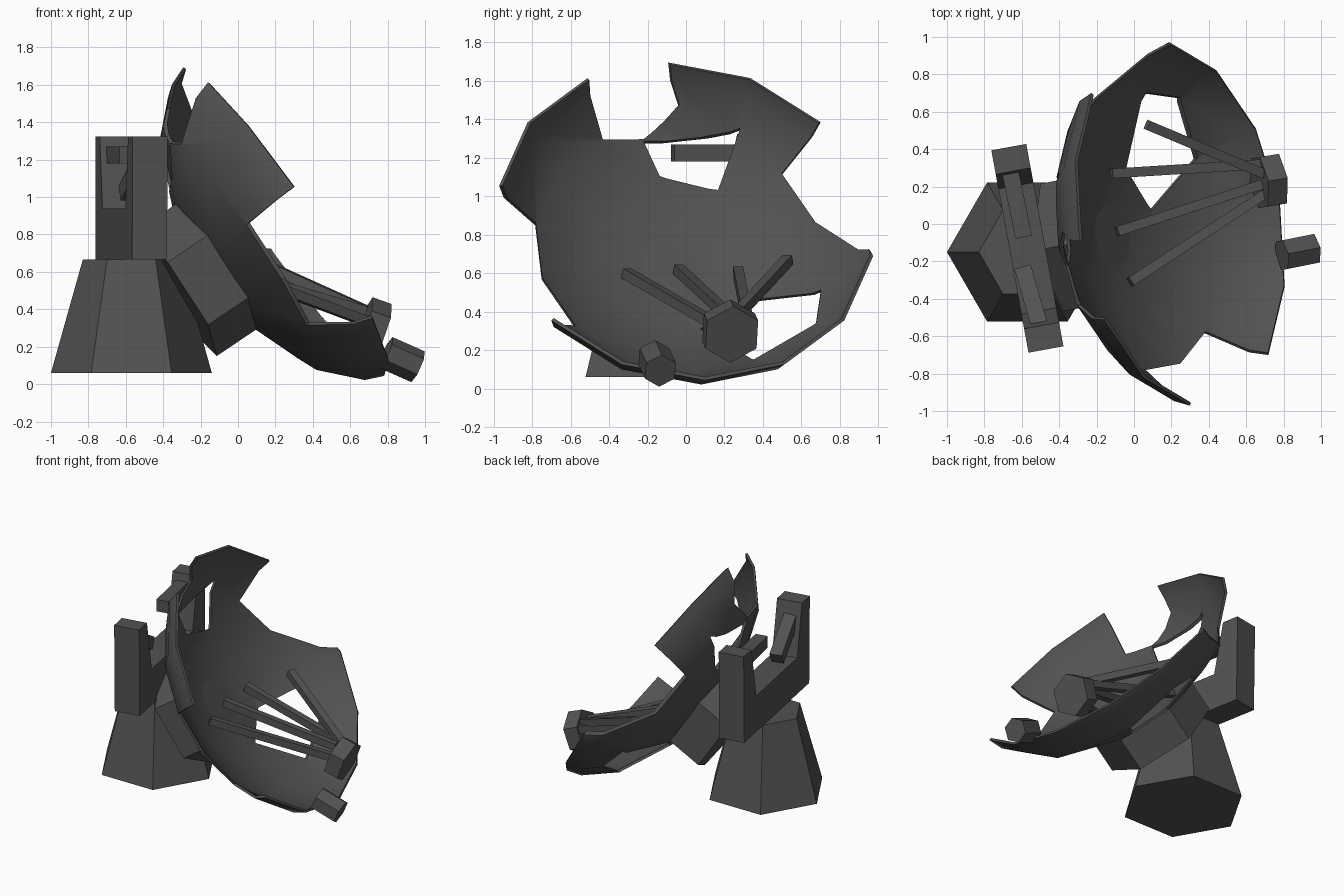
import bpy, bmesh, math
from mathutils import Vector, Matrix

if "Cube" in bpy.data.objects:
    bpy.data.objects.remove(bpy.data.objects["Cube"])

metal = bpy.data.materials.new("dark_grey_metal")
metal.use_nodes = True
grey = (0.085, 0.085, 0.085, 1)
metal.diffuse_color = grey
metal.node_tree.nodes["Principled BSDF"].inputs["Base Color"].default_value = grey
metal.node_tree.nodes["Principled BSDF"].inputs["Roughness"].default_value = 0.9


def finish(name, bm, recalc=True):
    if recalc:
        bmesh.ops.recalc_face_normals(bm, faces=bm.faces)
    me = bpy.data.meshes.new(name)
    bm.to_mesh(me)
    bm.free()
    me.materials.append(metal)
    ob = bpy.data.objects.new(name, me)
    bpy.context.collection.objects.link(ob)
    return ob


def frame(origin, normal, up=(0, 0, 1)):
    """Matrix whose local x is sideways, y is upwards and z follows the normal."""
    n = Vector(normal).normalized()
    s = Vector(up).cross(n).normalized()
    m = Matrix((s, n.cross(s), n)).transposed().to_4x4()
    m.translation = origin
    return m


def ngon(sides, r):
    """Regular polygon with one corner pointing up."""
    return [(r * math.sin(math.tau * k / sides), r * math.cos(math.tau * k / sides))
            for k in range(sides)]


def prism(name, outline, m, z0, z1, taper=1.0):
    bm = bmesh.new()
    low = [bm.verts.new(m @ Vector((x, y, z0))) for x, y in outline]
    top = [bm.verts.new(m @ Vector((x * taper, y * taper, z1))) for x, y in outline]
    bm.faces.new(low)
    bm.faces.new(top)
    for k in range(len(outline)):
        j = (k + 1) % len(outline)
        bm.faces.new((low[k], low[j], top[j], top[k]))
    return finish(name, bm)


def bar(name, a, b, w):
    a, b = Vector(a), Vector(b)
    square = [(-w, -w), (w, -w), (w, w), (-w, w)]
    return prism(name, square, frame(a, b - a), 0, (b - a).length)


# Tapered six-sided base
prism("base", [(y, x) for x, y in ngon(6, 0.43)],
      Matrix.Translation((-0.57, -0.15, 0)), 0.06, 0.665, 0.26 / 0.43)

# U-shaped yoke, turned slightly
half = [(0.54, 0.665), (0.55, 1.325), (0.42, 1.325), (0.34, 0.94)]
yoke = half + [(-x, z) for x, z in reversed(half)]
prism("yoke", yoke, frame((-0.57, -0.13, 0), (0.98, 0.18, 0)), -0.095, 0.095)

# Snapped axle stubs inside the yoke
bar("back_axle_stub", (-0.67, 0.32, 1.225), (-0.59, -0.07, 1.225), 0.045)
bar("front_axle_stub", (-0.5, -0.56, 1.2), (-0.59, -0.25, 1.02), 0.045)

# Tilted frame shared by the dish and its mount
tilt = frame((0.245, 0, 0.87), (0.82, 0.15, 0.55))
prism("dish_mount", ngon(6, 0.4), tilt, -0.7, -0.44)

# Dish shell: concentric rings of fourteen sides
SIDES = 14
bm = bmesh.new()
rings = [[bm.verts.new(tilt @ Vector((x, y, h))) for x, y in ngon(SIDES, r)]
         for r, h in ((0.99, 0), (0.95, -0.1), (0.76, -0.29), (0.41, -0.44))]
hub = bm.verts.new(tilt @ Vector((0, 0, -0.47)))
for k in range(SIDES):
    j = (k + 1) % SIDES
    for outer, inner in zip(rings, rings[1:]):
        bm.faces.new((outer[k], outer[j], inner[j], inner[k]))
    bm.faces.new((rings[-1][k], rings[-1][j], hub))
# Make the normals face the back of the dish
bm.normal_update()
if hub.normal.dot(tilt.col[2].xyz) > 0:
    bmesh.ops.reverse_faces(bm, faces=bm.faces)
dish = finish("dish", bm, recalc=False)
shell = dish.modifiers.new("shell", 'SOLIDIFY')
shell.thickness = 0.018
shell.offset = -1

# Torn gaps in the rim and holes in the bowl
tears = {
    "top_tear": [(-0.45, 0.93), (-0.33, 0.685), (-0.11, 0.7), (0.075, 0.84),
                 (0, 1.0), (-0.2, 1.2)],
    "back_tear": [(0.79, 0.63), (0.594, 0.473), (0.741, 0.17), (0.975, -0.222),
                  (1.3, -0.2), (1.2, 0.7)],
    "front_tear": [(-0.975, 0.223), (-0.735, 0.17), (-0.735, -0.17),
                   (-0.59, -0.47), (-0.79, -0.63), (-1.3, -0.5), (-1.3, 0.3)],
    "upper_hole": [(-0.11, 0.69), (-0.03, 0.525), (0.27, 0.44), (0.39, 0.715)],
    "lower_hole": [(0.35, -0.22), (0.723, -0.271), (0.665, -0.51),
                   (0.33, -0.685), (0.1, -0.393)],
}
cutters = []
for name, outline in tears.items():
    cutter = prism(name, outline, tilt, -0.8, 0.4)
    cutter.hide_render = True
    cut = dish.modifiers.new(name, 'BOOLEAN')
    cut.operation = 'DIFFERENCE'
    cut.solver = 'EXACT'
    cut.object = cutter
    cutters.append(cutter)

# Bake the cuts, then drop the cutters
bpy.context.view_layer.update()
baked = bpy.data.meshes.new_from_object(
    dish.evaluated_get(bpy.context.evaluated_depsgraph_get()))
dish.modifiers.clear()
dish.data = baked
for cutter in cutters:
    bpy.data.objects.remove(cutter)
bpy.ops.object.select_all(action='DESELECT')
dish.select_set(True)
bpy.context.view_layer.objects.active = dish
bpy.ops.object.shade_smooth_by_angle(angle=math.radians(32))

# Sagging receiver and its four bent struts
prism("receiver", ngon(6, 0.155), frame((0.72, 0.23, 0.3), (0.93, 0.15, -0.33)), -0.055, 0.055)
struts = (((0.07, 0.53, 0.67), (0.69, 0.27, 0.39)),
          ((-0.12, 0.27, 0.61), (0.69, 0.32, 0.36)),
          ((-0.09, -0.04, 0.62), (0.68, 0.21, 0.39)),
          ((-0.02, -0.31, 0.6), (0.7, 0.16, 0.33)))
for i, (root, tip) in enumerate(struts):
    bar(f"strut_{i + 1}", root, tip, 0.026)

# Short six-sided stub on the lower rim
prism("rim_stub", ngon(6, 0.09), frame((0.8, -0.165, 0.165), (0.9, 0.18, -0.4)), -0.01, 0.18)
